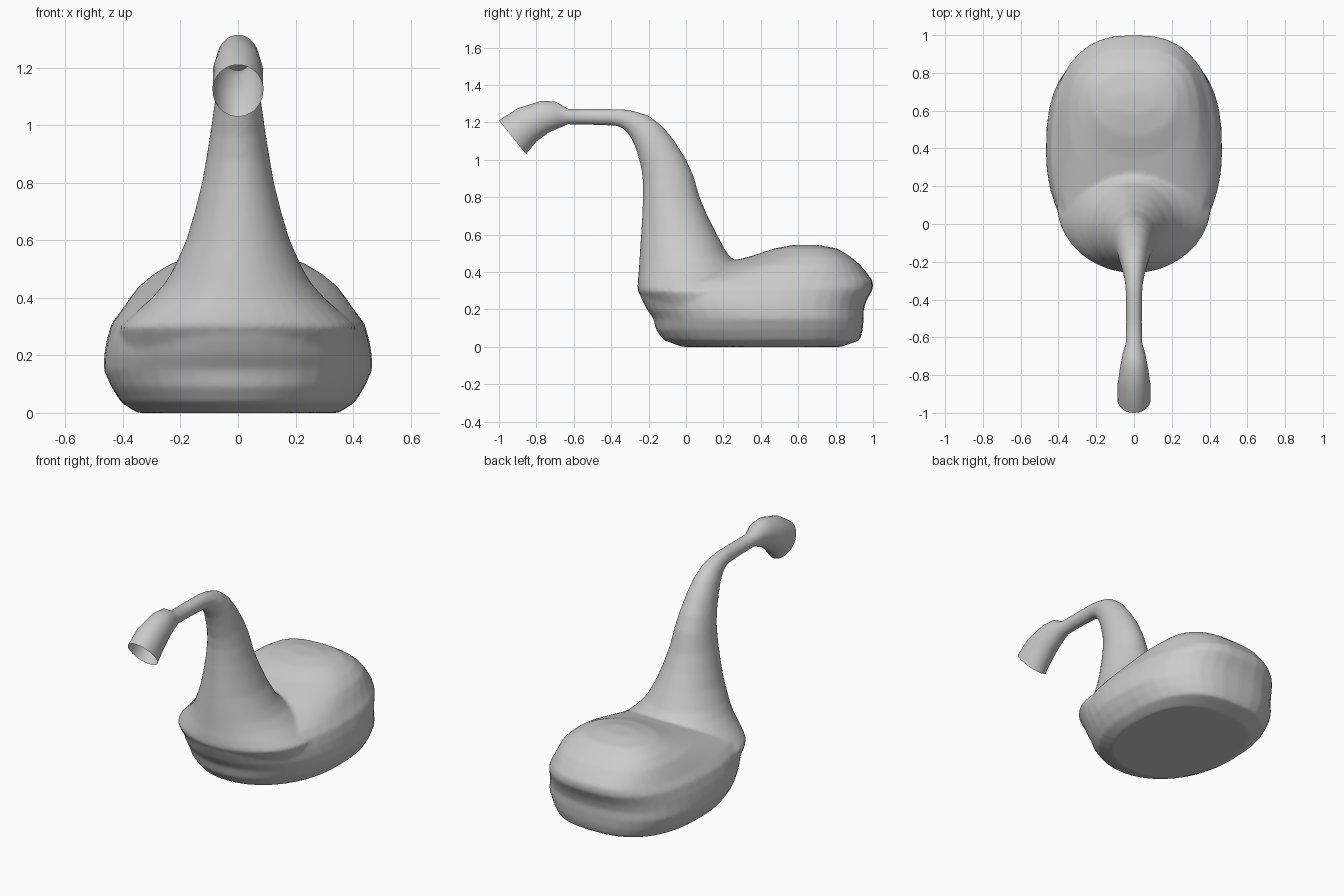
import bpy, bmesh, math
from mathutils import Vector

if "Cube" in bpy.data.objects:
    bpy.data.objects.remove(bpy.data.objects["Cube"])

SEG = 40


def loft(name, sections, n_front=2.0, n_back=2.0, caps=True):
    """Skin rings; each section is (front y, front z, back y, back z, half width)."""
    bm = bmesh.new()
    rings = []
    for fy, fz, by, bz, w in sections:
        f, b = Vector((0, fy, fz)), Vector((0, by, bz))
        mid, axis = (f + b) / 2, (b - f) / 2
        ring = []
        for i in range(SEG):
            a = 2 * math.pi * i / SEG
            c, s = math.cos(a), math.sin(a)
            n = n_back if s > 0 else n_front
            u = math.copysign(abs(c) ** (2 / n), c)
            v = math.copysign(abs(s) ** (2 / n), s)
            ring.append(bm.verts.new(mid + axis * v + Vector((w * u, 0, 0))))
        rings.append(ring)
    for r0, r1 in zip(rings, rings[1:]):
        for i in range(SEG):
            j = (i + 1) % SEG
            bm.faces.new((r0[i], r0[j], r1[j], r1[i]))
    if caps:
        bm.faces.new(rings[0][::-1])
        bm.faces.new(rings[-1])
    mesh = bpy.data.meshes.new(name)
    bm.to_mesh(mesh)
    bm.free()
    obj = bpy.data.objects.new(name, mesh)
    bpy.context.collection.objects.link(obj)
    return obj


# Rounded body with a hump at the back
def level(z, front, back, w):
    return (front, z, back, z, w)


body = loft("body", [
    level(0.00, -0.02, 0.83, 0.35),
    level(0.035, -0.12, 0.93, 0.405),
    level(0.09, -0.16, 0.945, 0.44),
    level(0.15, -0.175, 0.95, 0.467),
    level(0.20, -0.21, 0.95, 0.465),
    level(0.25, -0.235, 0.967, 0.457),
    level(0.31, -0.26, 1.0, 0.44),
    level(0.35, -0.22, 1.0, 0.41),
    level(0.40, 0.00, 0.963, 0.375),
    level(0.44, 0.17, 0.93, 0.345),
    level(0.485, 0.35, 0.875, 0.29),
    level(0.525, 0.47, 0.81, 0.22),
    level(0.545, 0.58, 0.70, 0.10),
], n_front=2.1, n_back=2.6)

# Neck flaring out of the body and bending forward
neck = loft("neck", [
    level(0.20, -0.19, 0.50, 0.40),
    level(0.30, -0.26, 0.46, 0.41),
    level(0.35, -0.258, 0.40, 0.355),
    level(0.40, -0.253, 0.34, 0.30),
    level(0.45, -0.25, 0.27, 0.255),
    level(0.50, -0.247, 0.22, 0.225),
    level(0.60, -0.24, 0.165, 0.18),
    level(0.70, -0.234, 0.115, 0.15),
    level(0.80, -0.23, 0.073, 0.125),
    (-0.23, 0.88, 0.04, 0.915, 0.108),
    (-0.24, 0.96, -0.003, 1.01, 0.094),
    (-0.262, 1.04, -0.065, 1.105, 0.082),
    (-0.285, 1.10, -0.125, 1.18, 0.07),
    (-0.31, 1.14, -0.20, 1.237, 0.058),
    (-0.34, 1.168, -0.28, 1.262, 0.048),
    (-0.37, 1.18, -0.35, 1.272, 0.044),
    (-0.46, 1.187, -0.46, 1.272, 0.042),
])

# Merge body and neck, then blend the junction
bpy.context.view_layer.objects.active = body
union = body.modifiers.new("union", 'BOOLEAN')
union.operation = 'UNION'
union.solver = 'EXACT'
union.object = neck
remesh = body.modifiers.new("remesh", 'REMESH')
remesh.mode = 'VOXEL'
remesh.voxel_size = 0.011
smooth = body.modifiers.new("smooth", 'SMOOTH')
smooth.factor = 0.5
smooth.iterations = 8
for m in ("union", "remesh", "smooth"):
    bpy.ops.object.modifier_apply(modifier=m)
bpy.data.objects.remove(neck)
body.name = "body_and_neck"

# Open the neck end where the spout continues
bm = bmesh.new()
bm.from_mesh(body.data)
bmesh.ops.bisect_plane(bm, geom=bm.verts[:] + bm.edges[:] + bm.faces[:],
                       plane_co=(0, -0.41, 0), plane_no=(0, -1, 0), clear_outer=True)
bm.to_mesh(body.data)
bm.free()

# Spout with a flared, open mouth
spout = loft("spout", [
    (-0.405, 1.184, -0.405, 1.272, 0.042),
    (-0.52, 1.188, -0.52, 1.272, 0.041),
    (-0.63, 1.19, -0.63, 1.272, 0.043),
    (-0.675, 1.172, -0.70, 1.312, 0.060),
    (-0.735, 1.145, -0.775, 1.314, 0.073),
    (-0.80, 1.098, -0.90, 1.275, 0.087),
    (-0.855, 1.03, -1.0, 1.21, 0.088),
], caps=False)

# Consistent normals and smooth shading
for obj in (body, spout):
    bm = bmesh.new()
    bm.from_mesh(obj.data)
    bmesh.ops.recalc_face_normals(bm, faces=bm.faces[:])
    bm.to_mesh(obj.data)
    bm.free()
    for p in obj.data.polygons:
        p.use_smooth = True
